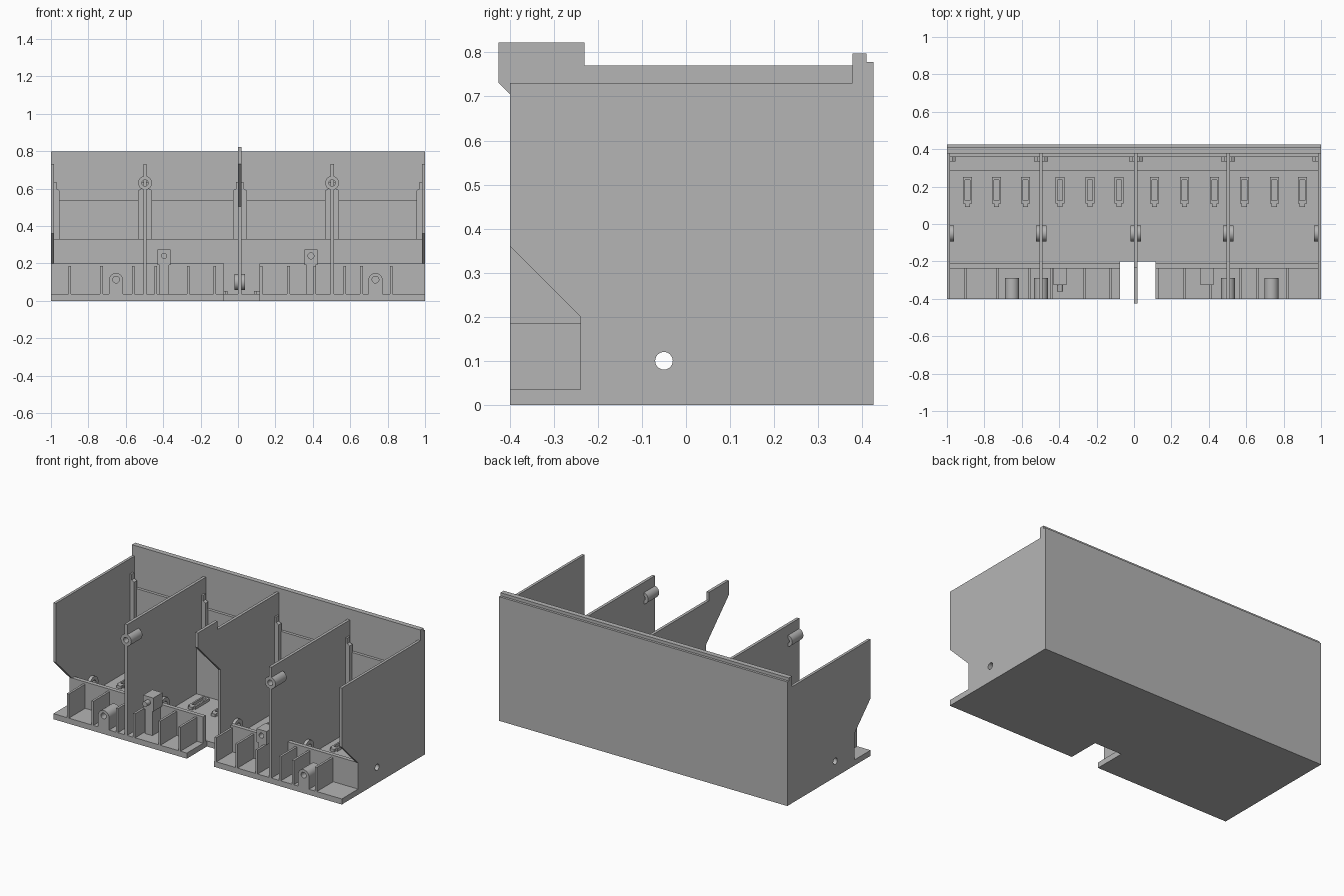
import bpy, bmesh, math

cube = bpy.data.objects.get("Cube")
if cube:
    bpy.data.objects.remove(cube, do_unlink=True)

grey = bpy.data.materials.new("plain grey")
grey.use_nodes = True
COLOUR = (0.46, 0.46, 0.46, 1)
grey.diffuse_color = COLOUR
grey.node_tree.nodes["Principled BSDF"].inputs["Base Color"].default_value = COLOUR


def circle(u, v, r, n=24):
    return [(u + r * math.cos(2 * math.pi * i / n), v + r * math.sin(2 * math.pi * i / n))
            for i in range(n)]


def rect(u0, u1, v0, v1):
    return [(u0, v0), (u1, v0), (u1, v1), (u0, v1)]


def prism(name, axis, lo, hi, *loops):
    """Extrude an outline (later loops are holes) along an axis from lo to hi."""
    curve = bpy.data.curves.new(name, "CURVE")
    curve.dimensions = "2D"
    curve.fill_mode = "BOTH"
    curve.extrude = (hi - lo) / 2
    for loop in loops:
        spline = curve.splines.new("POLY")
        spline.points.add(len(loop) - 1)
        spline.use_cyclic_u = True
        for p, (u, v) in zip(spline.points, loop):
            p.co = (u, v, 0, 1)
    temp = bpy.data.objects.new(name, curve)
    bpy.context.collection.objects.link(temp)
    bpy.context.view_layer.update()
    mesh = bpy.data.meshes.new_from_object(
        temp.evaluated_get(bpy.context.evaluated_depsgraph_get()))
    bpy.data.objects.remove(temp, do_unlink=True)
    bpy.data.curves.remove(curve)

    bm = bmesh.new()
    bm.from_mesh(mesh)
    bmesh.ops.remove_doubles(bm, verts=bm.verts, dist=1e-5)
    mid = (lo + hi) / 2
    for vert in bm.verts:
        u, v, w = vert.co
        w += mid
        vert.co = {"x": (w, u, v), "y": (u, w, v), "z": (u, v, w)}[axis]
    bmesh.ops.recalc_face_normals(bm, faces=bm.faces)
    for f in bm.faces:
        f.smooth = False
        f.material_index = 0
    bm.to_mesh(mesh)
    bm.free()
    mesh.materials.clear()
    mesh.materials.append(grey)
    mesh.name = name
    obj = bpy.data.objects.new(name, mesh)
    bpy.context.collection.objects.link(obj)
    return obj


def box(name, x0, x1, y0, y1, z0, z1):
    return prism(name, "z", z0, z1, rect(x0, x1, y0, y1))


FLOOR, FRONT, BACK = 0.035, -0.4, 0.425
PANEL_Y, PANEL_Z = -0.238, 0.2
round_parts = []

# Floor with the front notch
prism("floor", "z", 0, FLOOR, [(-1, FRONT), (-0.075, FRONT), (-0.075, -0.2), (0.115, -0.2),
                               (0.115, FRONT), (1, FRONT), (1, BACK), (-1, BACK)])

# Back wall with its stepped inside and lipped top
prism("back_wall", "x", -1, 1, [(BACK, 0), (BACK, 0.778), (0.41, 0.778), (0.41, 0.797),
                                (0.378, 0.797), (0.378, 0.54), (0.36, 0.54), (0.36, 0.33),
                                (0.285, 0.33), (0.285, 0)])

# Dividers, all pierced by a pivot hole
pivot_hole = circle(-0.05, 0.1, 0.02)
end_shape = [(0.38, 0), (0.38, 0.73), (FRONT, 0.73), (FRONT, 0.36), (-0.24, 0.2), (-0.24, 0)]
inner_shape = [(0.38, 0.02), (0.38, 0.73), (FRONT, 0.73), (FRONT, 0.648), (-0.33, 0.648),
               (-0.33, 0.612), (FRONT, 0.612), (FRONT, 0.02)]
centre_shape = [(0.38, 0.02), (0.38, 0.77), (-0.23, 0.77), (-0.23, 0.822), (-0.425, 0.822),
                (-0.425, 0.73), (-0.2, 0.505), (-0.2, 0.02)]
dividers = [("right_end_wall", -1, -0.983, end_shape),
            ("right_divider", -0.506, -0.488, inner_shape),
            ("centre_divider", 0.001, 0.019, centre_shape),
            ("left_divider", 0.494, 0.512, inner_shape),
            ("left_end_wall", 0.983, 1, end_shape)]
for name, x0, x1, shape in dividers:
    prism(name, "x", x0, x1, shape, pivot_hole)
    mid = (x0 + x1) / 2

    def span(half):
        return max(-1, mid - half), min(1, mid + half)

    # Pivot rings and the stepped rear guide posts on each divider
    round_parts.append(prism(name + "_pivot", "x", *span(0.028), circle(-0.05, 0.1, 0.043),
                             pivot_hole))
    a, b = span(0.037)
    c, d = span(0.02)
    prism(name + "_guide", "y", 0.335, 0.362,
          [(a, 0.33), (b, 0.33), (b, 0.59), (d, 0.6), (d, 0.635), (c, 0.635), (c, 0.6), (a, 0.59)])
    if shape is inner_shape:
        round_parts.append(prism(name + "_top_boss", "y", FRONT, -0.29,
                                 circle(mid, 0.63, 0.037), circle(mid, 0.63, 0.017)))

# Front panels either side of the notch
box("right_front_panel", -0.99, -0.075, PANEL_Y, -0.212, 0.02, PANEL_Z)
box("left_front_panel", 0.115, 0.99, PANEL_Y, -0.212, 0.02, PANEL_Z)

# Ribs in front of the panels
for x in (-0.9, -0.73, -0.56, -0.44, -0.265, -0.125, 0.123, 0.27, 0.41, 0.57, 0.66, 0.82):
    box("front_rib", x - 0.007, x + 0.007, FRONT, PANEL_Y + 0.005, 0.03, 0.186)

# Arched screw bosses
for x in (-0.652, 0.735):
    arch = [(x + 0.038 * math.cos(math.pi * i / 12), 0.11 + 0.038 * math.sin(math.pi * i / 12))
            for i in range(13)]
    round_parts.append(prism("arched_boss", "y", FRONT, -0.288,
                             [(x + 0.038, 0.03)] + arch + [(x - 0.038, 0.03)],
                             circle(x, 0.113, 0.018)))

# Raised blocks on the front panels, with supports and a pin on the right one
for x in (-0.395, 0.39):
    prism("raised_block", "y", -0.325, PANEL_Y + 0.003,
          rect(x - 0.035, x + 0.035, 0.19, 0.275), circle(x, 0.24, 0.016))
    box("block_support", x - 0.025, x + 0.025, -0.32, PANEL_Y + 0.003, 0.03, 0.195)
round_parts.append(prism("block_pin", "y", -0.36, -0.26, circle(-0.395, 0.24, 0.016)))

# Raised slotted clips on the floor
for x in (-0.89, -0.735, -0.58, -0.395, -0.235, -0.08, 0.11, 0.27, 0.43, 0.59, 0.75, 0.9):
    w, n = 0.024, 0.014
    outline = [(x - n, 0.09), (x + n, 0.09), (x + n, 0.11), (x + w, 0.11), (x + w, 0.25),
               (x - w, 0.25), (x - w, 0.11), (x - n, 0.11)]
    prism("floor_clip", "z", 0.03, 0.052, outline, rect(x - n, x + n, 0.125, 0.235))

# Smooth the round parts, keeping their rims sharp
bpy.ops.object.select_all(action="DESELECT")
for obj in round_parts:
    obj.select_set(True)
bpy.context.view_layer.objects.active = round_parts[0]
bpy.ops.object.shade_smooth_by_angle(angle=math.radians(35))
